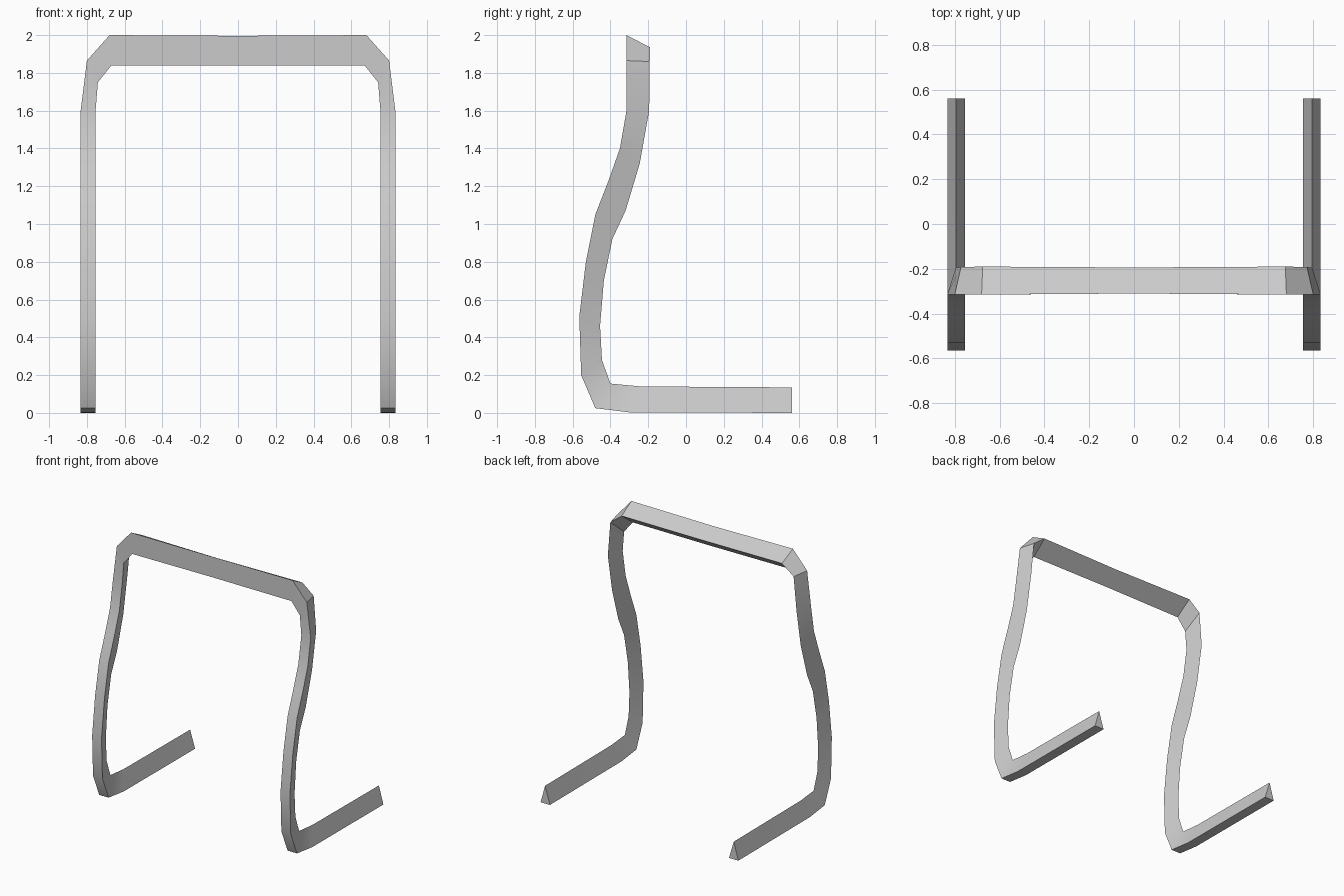
import bpy, bmesh

cube = bpy.data.objects.get("Cube")
if cube:
    bpy.data.objects.remove(cube)

grey = bpy.data.materials.new("plain grey")
grey.use_nodes = True
colour = (0.6, 0.6, 0.6, 1)
grey.diffuse_color = colour
grey.node_tree.nodes["Principled BSDF"].inputs["Base Color"].default_value = colour

# Side profile (y, z) of the flat face and of the ridge, from foot end up the leg
flat = [(.56, 0), (-.30, .003), (-.48, .025), (-.555, .2), (-.565, .51), (-.53, .80),
        (-.48, 1.05), (-.41, 1.23), (-.35, 1.40), (-.315, 1.6)]
ridge = [(.56, .135), (-.24, .14), (-.40, .155), (-.445, .28), (-.455, .46), (-.435, .70),
         (-.39, .92), (-.32, 1.07), (-.245, 1.32), (-.195, 1.6)]

# Triangular sections: outer edge, inner edge, ridge
half = [[(.833, *f), (.754, *f), (.795, *r)] for f, r in zip(flat, ridge)]
# Bevelled shoulder
half.append([(.80, -.315, 1.865), (.742, -.315, 1.75), (.772, -.192, 1.86)])
half.append([(.68, -.315, 2.0), (.67, -.315, 1.84), (.675, -.19, 1.935)])
middle = [[(0, -.31, 1.996), (0, -.31, 1.84), (0, -.194, 1.93)]]
mirrored = [[(-x, y, z) for x, y, z in s] for s in reversed(half)]

# Sweep the sections into one bent rail
bm = bmesh.new()
rings = [[bm.verts.new(p) for p in s] for s in half + middle + mirrored]
for a, b in zip(rings, rings[1:]):
    for i in range(3):
        j = (i + 1) % 3
        bm.faces.new((a[i], a[j], b[j], b[i]))
bm.faces.new(rings[0])
bm.faces.new(rings[-1])
bmesh.ops.recalc_face_normals(bm, faces=bm.faces)

mesh = bpy.data.meshes.new("bent_rail_frame")
bm.to_mesh(mesh)
bm.free()
mesh.materials.append(grey)
frame = bpy.data.objects.new("bent_rail_frame", mesh)
bpy.context.collection.objects.link(frame)

# Smooth along the bends, sharp at the rail edges
bpy.context.view_layer.objects.active = frame
frame.select_set(True)
bpy.ops.object.shade_smooth_by_angle(angle=0.52)
